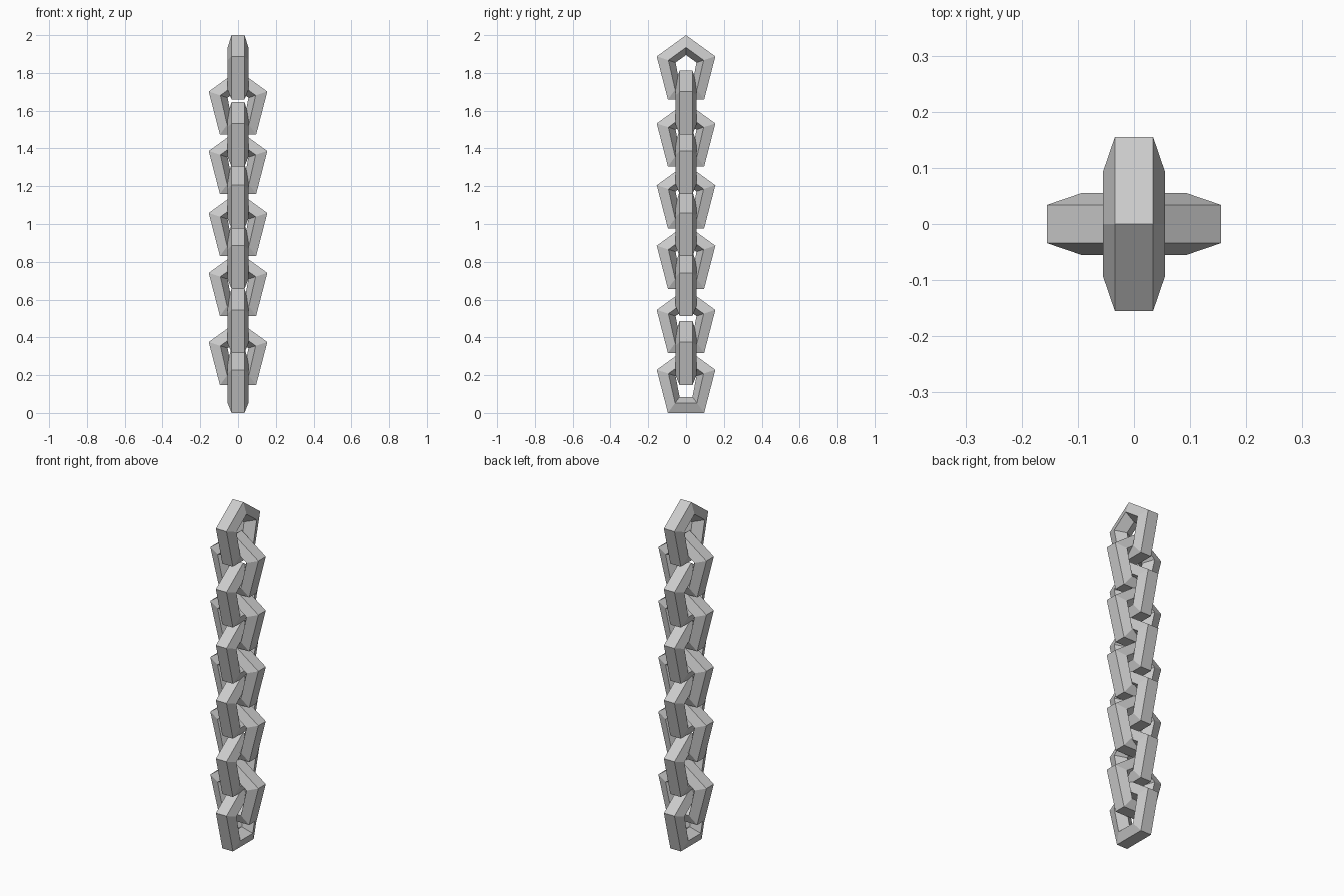
import bpy
from math import sin, cos, pi

if "Cube" in bpy.data.objects:
    bpy.data.objects.remove(bpy.data.objects["Cube"])

RING_R = 0.116    # radius of the pentagon ring
BAR_R = 0.058     # radius of the five-sided bar
STRETCH = 0.046   # how far the two bottom corners are pulled down
BOTTOM = (RING_R + BAR_R * cos(pi / 5)) * cos(pi / 5) + STRETCH


def link_mesh():
    """Five-sided ring with a five-sided bar, flat face outward, base at z = 0."""
    verts, faces = [], []
    for i in range(5):
        a = 2 * pi * i / 5
        drop = STRETCH if cos(a) < -0.5 else 0
        for j in range(5):
            b = 2 * pi * (j + 0.5) / 5
            r = RING_R + BAR_R * cos(b)
            verts.append((BAR_R * sin(b), r * sin(a), r * cos(a) - drop + BOTTOM))
    for i in range(5):
        for j in range(5):
            n, k = (i + 1) % 5, (j + 1) % 5
            faces.append((i * 5 + j, i * 5 + k, n * 5 + k, n * 5 + j))
    mesh = bpy.data.meshes.new("chain_link")
    mesh.from_pydata(verts, [], faces)
    # make the normals point outward
    p = mesh.polygons[4]
    mesh.update()
    if p.normal.z * p.center.z < 0:
        mesh.flip_normals()
    return mesh


mesh = link_mesh()


def add_links(name, heights, turn):
    for z in heights:
        ob = bpy.data.objects.new(name, mesh)
        ob.location.z = z
        ob.rotation_euler.z = turn
        bpy.context.collection.objects.link(ob)


# links facing sideways, and the links between them facing front
add_links("side_link", (0, 0.317, 0.657, 0.977, 1.304, 1.659), 0)
add_links("front_link", (0.147, 0.513, 0.83, 1.158, 1.473), pi / 2)
